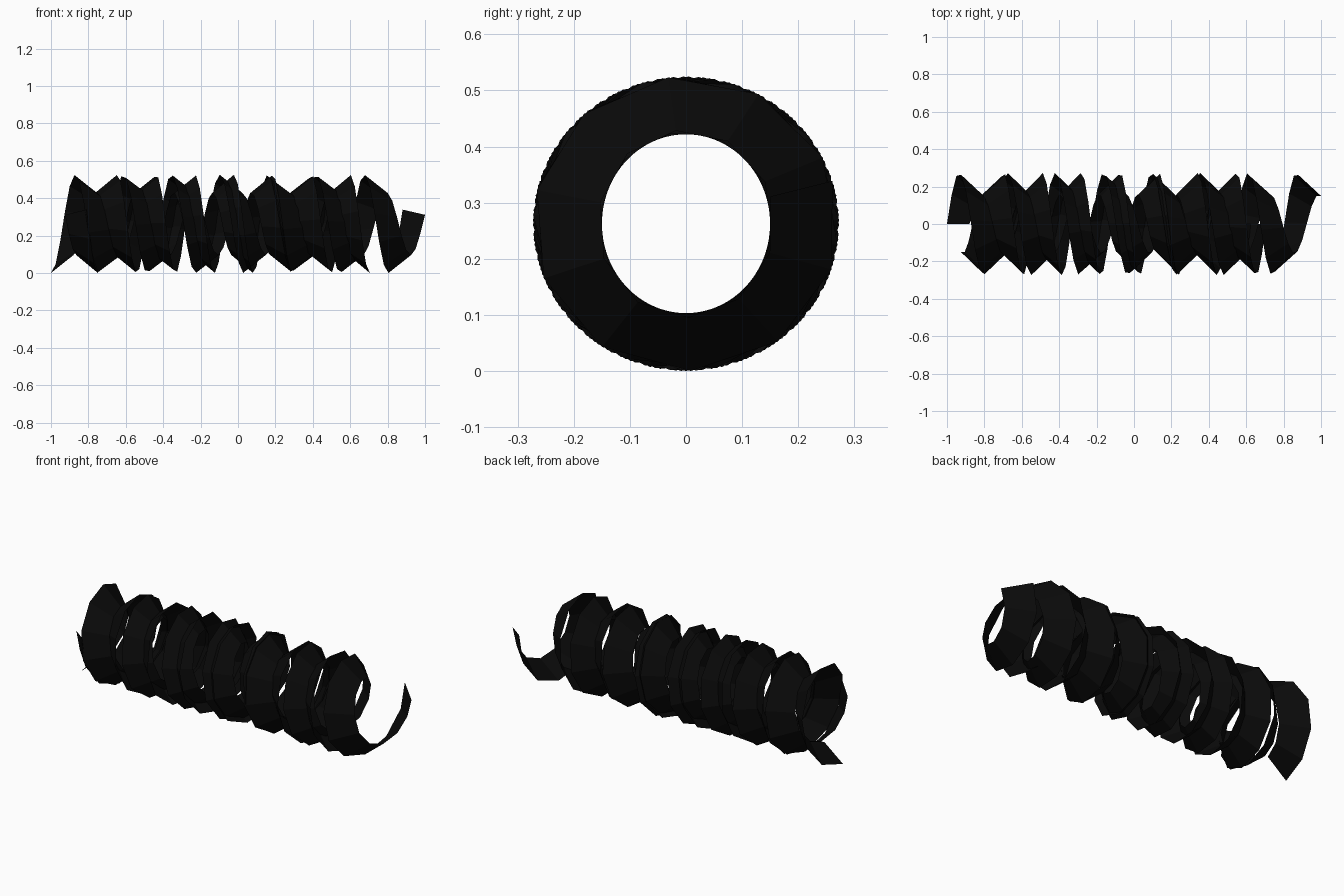
import bpy, math

if "Cube" in bpy.data.objects:
    bpy.data.objects.remove(bpy.data.objects["Cube"])

black = bpy.data.materials.new("soft_black")
black.diffuse_color = (0.003, 0.003, 0.003, 1)
black.use_nodes = True
black.node_tree.nodes["Principled BSDF"].inputs["Base Color"].default_value = black.diffuse_color

CZ = 0.2625                      # height of the coil axis
OUT_Y, OUT_Z = 0.273, 0.2625     # outer edge radii
IN_Y, IN_Z = 0.157, 0.167        # inner edge radii
TURNS = 7.297
SEGS = 75


def coil(name, x_start, x_end, width, side):
    """Slanted flat ribbon wound around the x axis, starting at the bottom.
    side = 1 winds toward +y first, side = -1 toward -y first."""
    verts, faces = [], []
    for i in range(SEGS + 1):
        t = i / SEGS
        a = -math.pi / 2 + t * TURNS * math.tau
        x = x_start + (x_end - x_start) * t
        c, s = math.cos(a) * side, math.sin(a)
        verts.append((x, OUT_Y * c, CZ + OUT_Z * s))
        verts.append((x + width, IN_Y * c, CZ + IN_Z * s))
        if i:
            k = 2 * i
            f = (k - 2, k, k + 1, k - 1)
            faces.append(f)
    me = bpy.data.meshes.new(name)
    me.from_pydata(verts, [], faces)
    me.materials.append(black)
    ob = bpy.data.objects.new(name, me)
    bpy.context.collection.objects.link(ob)
    return ob


# long ribbon leaning right, and shorter ribbon turned half round, leaning left
coil("long_ribbon_coil", -1.0, 0.88, 0.12, 1)
coil("short_ribbon_coil", 0.705, -0.81, -0.115, -1)
